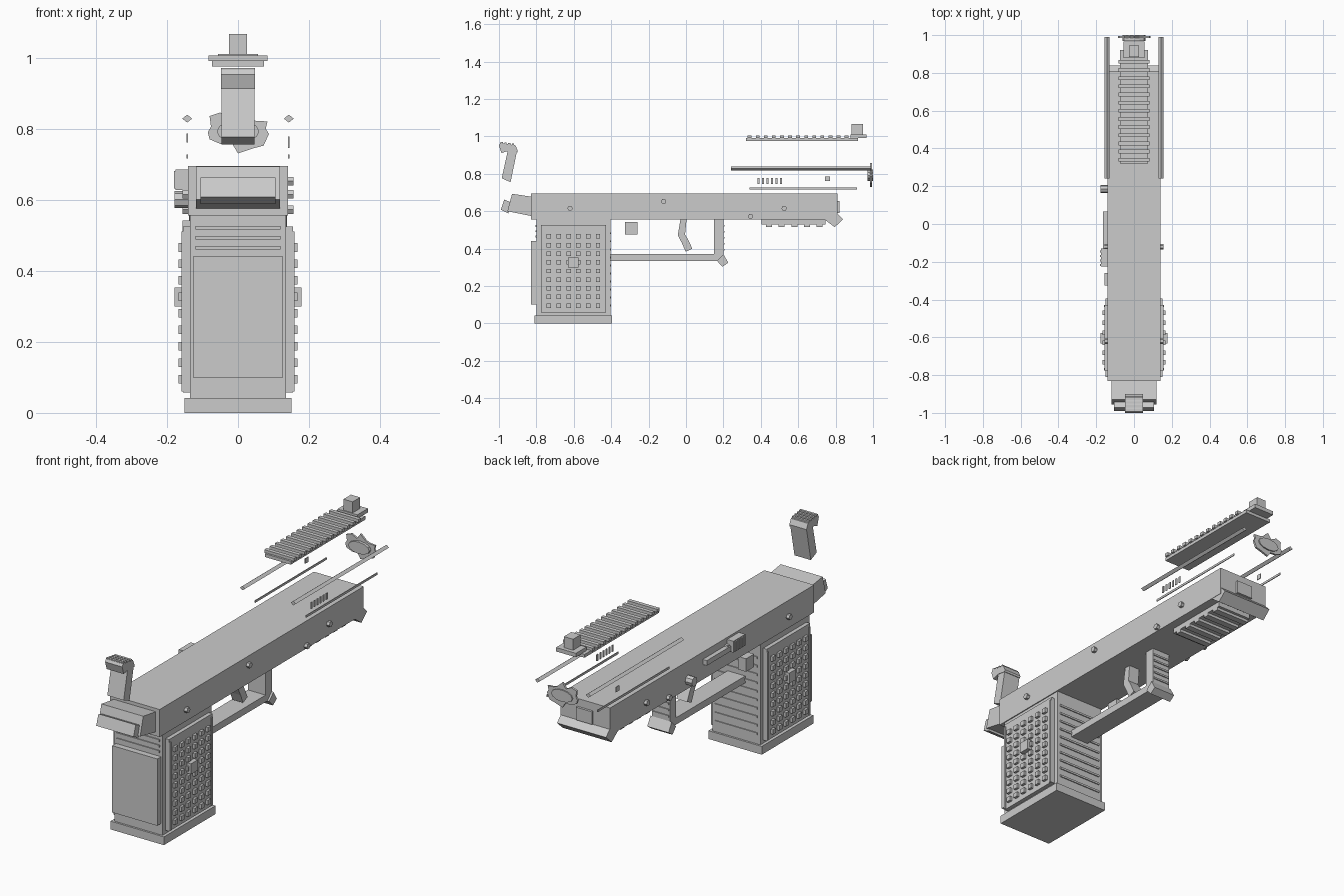
import bpy, math

grey = bpy.data.materials.new("plain grey")
grey.diffuse_color = (0.6, 0.6, 0.6, 1)


def mesh_object(name, verts, faces):
    me = bpy.data.meshes.new(name)
    me.from_pydata(verts, [], faces)
    me.materials.append(grey)
    ob = bpy.data.objects.new(name, me)
    bpy.context.collection.objects.link(ob)
    return ob


def prism(name, pts, a, b, axis="x"):
    """Extrude a closed outline: (y, z) along x, or (x, z) along y."""
    area = sum(p[0] * q[1] - q[0] * p[1] for p, q in zip(pts, pts[1:] + pts[:1]))
    if (area < 0) == (axis == "x"):
        pts = pts[::-1]
    n = len(pts)
    if axis == "x":
        verts = [(b, *p) for p in pts] + [(a, *p) for p in pts]
    else:
        verts = [(p[0], b, p[1]) for p in pts] + [(p[0], a, p[1]) for p in pts]
    faces = [list(range(n)), list(range(2 * n - 1, n - 1, -1))]
    faces += [[i, i + n, (i + 1) % n + n, (i + 1) % n] for i in range(n)]
    return mesh_object(name, verts, faces)


def box(name, x, y, z):
    return prism(name, [(y[0], z[0]), (y[1], z[0]), (y[1], z[1]), (y[0], z[1])], *x)


def sym(name, w, y, z):
    return box(name, (-w, w), y, z)


def sides(s, a, b):
    """x range from a to b on side s."""
    return tuple(sorted((s * a, s * b)))


# main body and muzzle end
sym("body", 0.14, (-0.83, 0.81), (0.555, 0.695))
sym("muzzle_block", 0.045, (0.81, 0.822), (0.59, 0.655))
prism("nose_wedge", [(0.74, 0.556), (0.795, 0.515), (0.84, 0.556), (0.808, 0.588)], -0.138, 0.138)

# rear tang with downturned tip
prism("tang", [(-0.93, 0.693), (-0.83, 0.678), (-0.83, 0.575), (-0.955, 0.6)], -0.118, 0.118)
prism("tang_tip", [(-0.99, 0.608), (-0.972, 0.662), (-0.93, 0.645), (-0.95, 0.588)], -0.105, 0.105)

# grip
sym("grip", 0.135, (-0.8, -0.405), (0.04, 0.556))
sym("grip_base", 0.15, (-0.81, -0.395), (0, 0.042))
sym("back_panel", 0.127, (-0.83, -0.8), (0.1, 0.44))
for i in range(10):
    z = 0.09 + i * 0.043
    sym("front_strap_ridge", 0.12, (-0.406, -0.4), (z, z + 0.01))
for i in range(3):
    z = 0.46 + i * 0.028
    sym("back_strap_ridge", 0.12, (-0.805, -0.8), (z, z + 0.01))

# under rail and its slats
sym("under_rail", 0.095, (0.405, 0.745), (0.53, 0.556))
for i in range(5):
    y = 0.443 + i * 0.068
    sym("under_rail_slat", 0.095, (y - 0.016, y + 0.016), (0.516, 0.535))

# trigger and guard
sym("guard_bar", 0.05, (-0.405, 0.2), (0.335, 0.37))
sym("guard_post", 0.05, (0.15, 0.2), (0.335, 0.556))
prism("guard_hook", [(0.165, 0.335), (0.195, 0.303), (0.226, 0.325), (0.2, 0.37)], -0.06, 0.06)
for i in range(5):
    z = 0.39 + i * 0.032
    sym("guard_ridge", 0.045, (0.2, 0.205), (z, z + 0.009))
prism("trigger", [(-0.03, 0.556), (0.003, 0.556), (-0.005, 0.475), (0.01, 0.45),
                  (0.034, 0.4), (-0.002, 0.383), (-0.022, 0.43), (-0.044, 0.472)], -0.03, 0.03)

# side panels with square studs, pins and floating trim
for s in (-1, 1):
    box("grip_panel", sides(s, 0.134, 0.155), (-0.775, -0.428), (0.058, 0.525))
    for y in (-0.769, -0.434):
        box("panel_edge", sides(s, 0.15, 0.159), (y - 0.006, y + 0.006), (0.06, 0.51))
    for c in range(6):
        for r in range(9):
            y, z = -0.733 + c * 0.0525, 0.095 + r * 0.0463
            box("grip_stud", sides(s, 0.154, 0.168), (y - 0.012, y + 0.012), (z - 0.012, z + 0.012))
    box("grip_emblem_plate", sides(s, 0.154, 0.178), (-0.632, -0.576), (0.3, 0.353))
    for y, z in ((-0.62, 0.615), (-0.12, 0.652), (0.525, 0.615), (0.345, 0.572)):
        ring = [(y + 0.015 * math.cos(k * math.pi / 3), z + 0.014 * math.sin(k * math.pi / 3))
                for k in range(6)]
        prism("side_pin", ring, *sides(s, 0.138, 0.156))
    # floating rods and thin strips
    x = s * 0.143
    prism("side_rod", [(x - 0.014, 0.828), (x, 0.817), (x + 0.014, 0.828), (x, 0.839)],
          0.24, 0.99, "y")
    box("thin_strip", (x - 0.002, x + 0.002), (0.34, 0.915), (0.716, 0.727))

# floating slats on the right, small tab on the left
for i in range(6):
    y = 0.387 + i * 0.0243
    box("side_slat", (0.141, 0.145), (y - 0.006, y + 0.006), (0.745, 0.778))
box("side_tab", (-0.145, -0.141), (0.743, 0.77), (0.761, 0.786))

# controls on the left side
box("lever_plate", (-0.163, -0.139), (-0.14, 0.065), (0.632, 0.658))
box("lever_thumb_block", (-0.176, -0.139), (-0.225, -0.13), (0.627, 0.685))
for i in range(4):
    y = -0.217 + i * 0.024
    box("lever_ridge", (-0.18, -0.175), (y - 0.005, y + 0.005), (0.632, 0.68))
prism("lever_pin", [(0.185 + 0.022 * math.cos(k * math.pi / 4), 0.6 + 0.024 * math.sin(k * math.pi / 4))
                    for k in range(8)], -0.178, -0.139)
box("release_button", (-0.156, -0.11), (-0.325, -0.26), (0.475, 0.541))

# floating hammer at the rear
prism("hammer_arm", [(-0.985, 0.776), (-0.938, 0.755), (-0.905, 0.915), (-0.952, 0.928)], -0.046, 0.046)
prism("hammer_spur", [(-1.0, 0.952), (-0.987, 0.911), (-0.95, 0.922), (-0.902, 0.915), (-0.9, 0.925),
                      (-0.912, 0.952), (-0.993, 0.965)], -0.048, 0.048)
for i in range(4):
    y, z = -0.985 + i * 0.02, 0.962 - i * 0.003
    sym("hammer_ridge", 0.048, (y - 0.006, y + 0.006), (z - 0.01, z + 0.008))

# floating ribbed top rail with front sight
sym("top_rail", 0.073, (0.32, 0.92), (0.975, 0.992))
for i in range(13):
    y = 0.34 + i * 0.0432
    sym("top_rail_rib", 0.083, (y - 0.01, y + 0.01), (0.99, 1.006))
sym("sight_base", 0.056, (0.88, 0.965), (0.99, 1.01))
sym("front_sight", 0.026, (0.885, 0.945), (1.009, 1.066))

# floating ragged muzzle plate
prism("muzzle_plate", [(-0.085, 0.79), (-0.076, 0.805), (-0.08, 0.835), (-0.05, 0.845), (-0.02, 0.83),
                       (0.0, 0.858), (0.03, 0.83), (0.05, 0.822), (0.083, 0.82), (0.078, 0.8),
                       (0.087, 0.785), (0.072, 0.752), (0.045, 0.745), (0.0, 0.73), (-0.015, 0.755),
                       (-0.05, 0.757), (-0.08, 0.77)], 0.984, 0.994, "y")
prism("muzzle_ring", [(0.06 * math.cos(k * math.pi / 6), 0.792 + 0.03 * math.sin(k * math.pi / 6))
                      for k in range(12)], 0.97, 1.0, "y")
